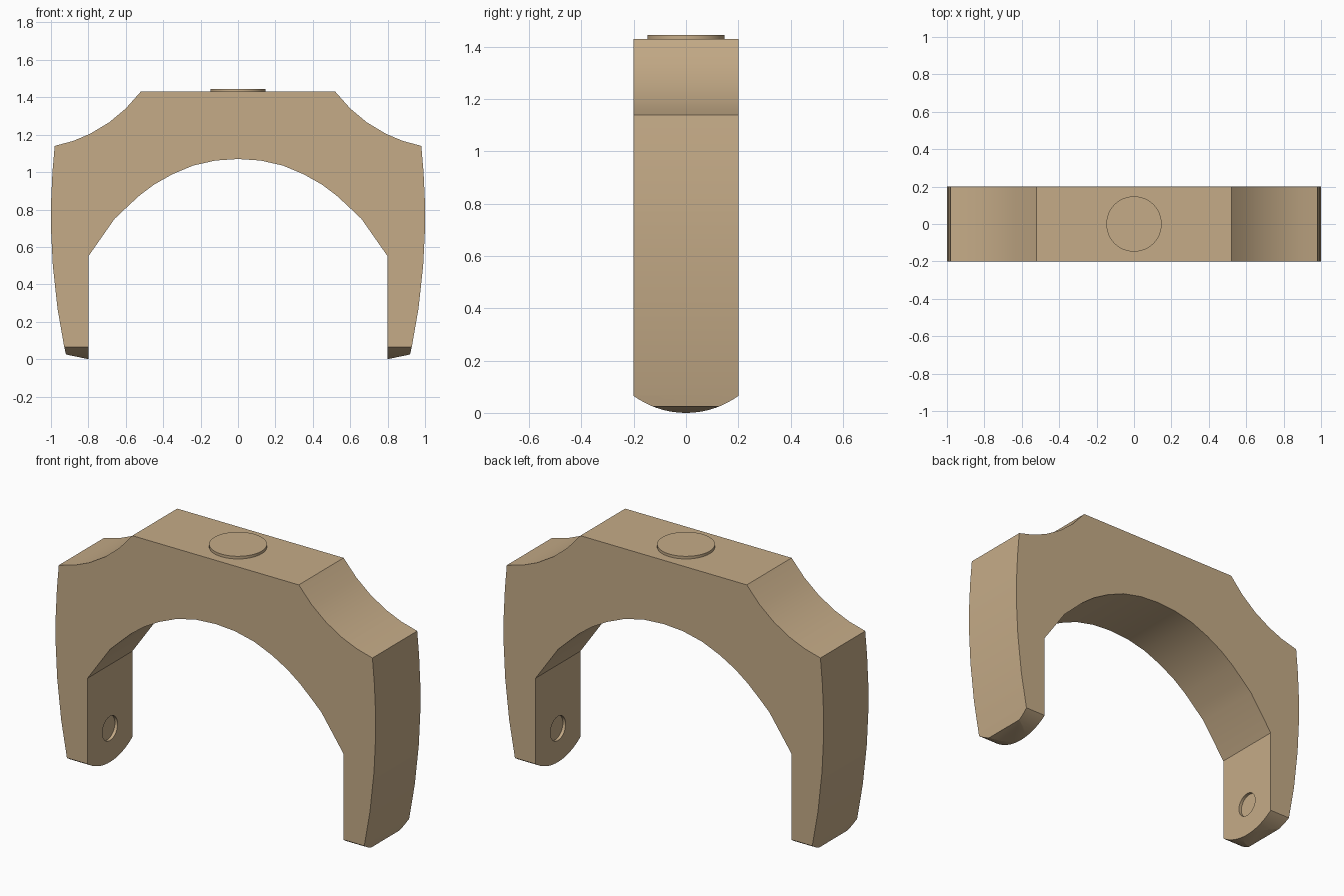
import bpy, bmesh, math
from mathutils import Matrix, Vector

if "Cube" in bpy.data.objects:
    bpy.data.objects.remove(bpy.data.objects["Cube"], do_unlink=True)

tan = bpy.data.materials.new("warm tan")
tan.use_nodes = True
COLOUR = (0.56, 0.41, 0.245, 1)
tan.diffuse_color = COLOUR
tan.node_tree.nodes["Principled BSDF"].inputs["Base Color"].default_value = COLOUR


def finish(name, bm):
    bmesh.ops.recalc_face_normals(bm, faces=bm.faces)
    mesh = bpy.data.meshes.new(name)
    bm.to_mesh(mesh)
    bm.free()
    mesh.materials.append(tan)
    obj = bpy.data.objects.new(name, mesh)
    bpy.context.collection.objects.link(obj)
    return obj


def prism(name, points, start, depth):
    """Extrude a closed outline along the vector depth."""
    bm = bmesh.new()
    face = bm.faces.new([bm.verts.new(start + Vector(p)) for p in points])
    new = bmesh.ops.extrude_face_region(bm, geom=[face])["geom"]
    bmesh.ops.translate(bm, vec=depth, verts=[v for v in new if isinstance(v, bmesh.types.BMVert)])
    return finish(name, bm)


def disc(name, radius, depth, centre, turn=Matrix()):
    bm = bmesh.new()
    bmesh.ops.create_cone(bm, cap_ends=True, segments=48, radius1=radius, radius2=radius,
                          depth=depth, matrix=Matrix.Translation(centre) @ turn)
    return finish(name, bm)


def combine(target, other, operation):
    mod = target.modifiers.new(other.name, 'BOOLEAN')
    mod.operation, mod.object, mod.solver = operation, other, 'EXACT'
    other.hide_render = True
    other.hide_viewport = True
    other.display_type = 'WIRE'


def smooth(obj, angle):
    bpy.ops.object.select_all(action='DESELECT')
    obj.select_set(True)
    bpy.context.view_layer.objects.active = obj
    bpy.ops.object.shade_smooth_by_angle(angle=math.radians(angle))


# Yoke outline, one half from crown to foot and back along the inner arch
half = [(0.52, 1.43), (0.6, 1.34), (0.69, 1.265), (0.79, 1.205), (0.88, 1.167), (0.98, 1.14),
        (0.992, 1.0), (1.0, 0.83), (1.0, 0.7), (0.99, 0.5), (0.965, 0.27), (0.93, 0.07),
        (0.92, 0.025), (0.8, 0), (0.8, 0.55), (0.66, 0.75), (0.604, 0.803), (0.53, 0.872),
        (0.449, 0.933), (0.352, 0.988), (0.24, 1.035), (0.12, 1.062)]
outline = half + [(0, 1.07)] + [(-x, z) for x, z in reversed(half)]
yoke = prism("yoke", [(x, 0, z) for x, z in outline], Vector((0, -0.2, 0)), Vector((0, 0.4, 0)))

# Rounded feet: trim with a side outline that has a curved lower edge
RADIUS = 0.34
spread = math.asin(0.25 / RADIUS)
arc = [spread * (i / 12 - 1) for i in range(25)]
side = [(0, RADIUS * math.sin(a), RADIUS * (1 - math.cos(a))) for a in arc]
side += [(0, 0.25, 1.6), (0, -0.25, 1.6)]
trim = prism("foot_trim_cutter", side, Vector((-1.2, 0, 0)), Vector((2.4, 0, 0)))
combine(yoke, trim, 'INTERSECT')

# Shallow round pivot recess on the inside of each leg
for label, s in (("left", 1), ("right", -1)):
    cutter = disc(label + "_recess_cutter", 0.068, 0.04, (s * 0.797, 0, 0.19),
                  Matrix.Rotation(math.pi / 2, 4, 'Y'))
    combine(yoke, cutter, 'DIFFERENCE')

# Bake the cuts, then drop the helpers
bpy.context.view_layer.update()
baked = bpy.data.meshes.new_from_object(yoke.evaluated_get(bpy.context.evaluated_depsgraph_get()))
helpers = [m.object for m in yoke.modifiers]
yoke.modifiers.clear()
yoke.data = baked
for h in helpers:
    bpy.data.objects.remove(h, do_unlink=True)
smooth(yoke, 16)

# Low round pad on the crown
pad = disc("top_pad", 0.148, 0.025, (0, 0, 1.4325))
smooth(pad, 30)
